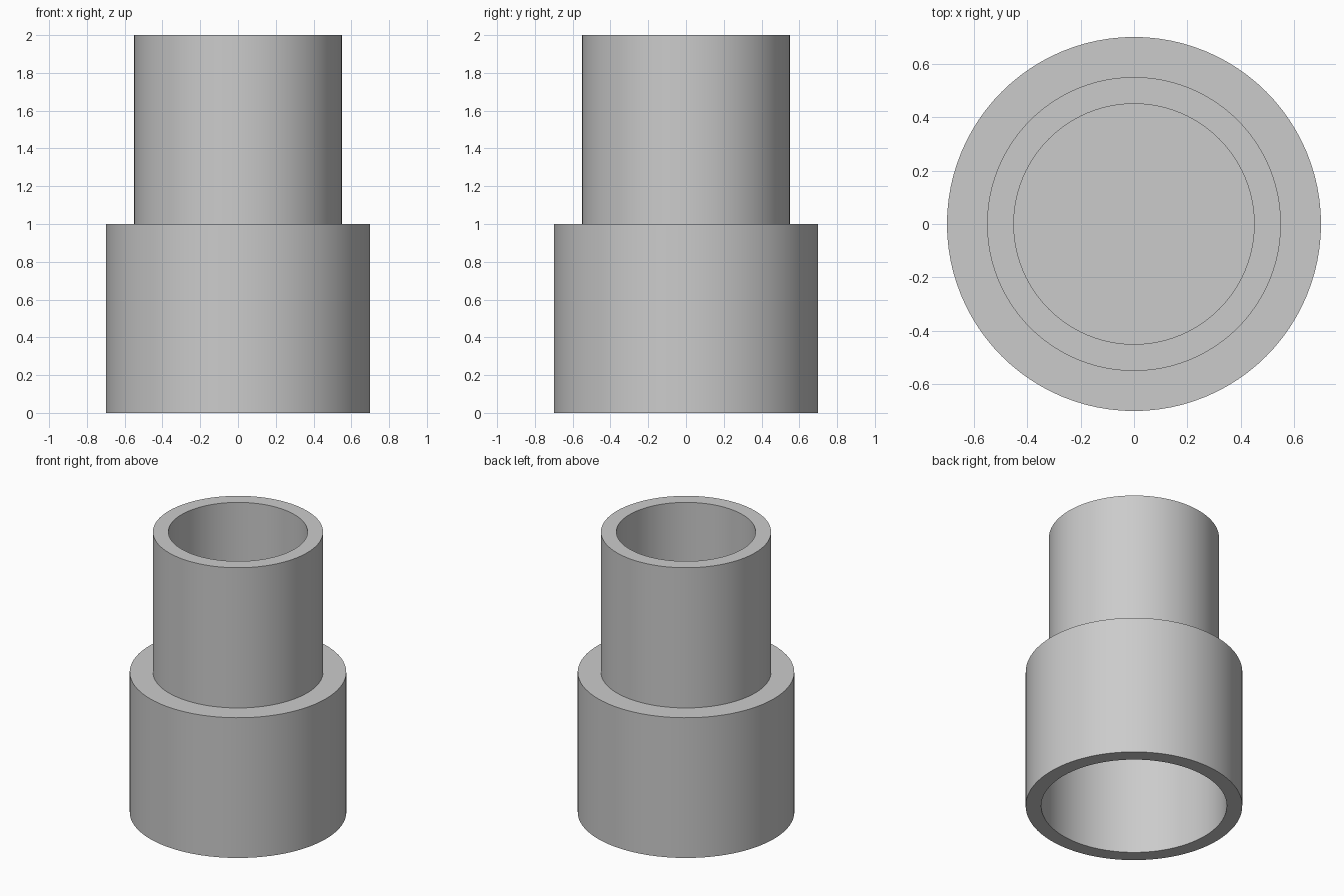
import bpy
import bmesh
import math

cube = bpy.data.objects.get("Cube")
if cube:
    bpy.data.objects.remove(cube, do_unlink=True)

SIDES = 96

# Plain grey material
grey = bpy.data.materials.new("light grey")
grey.use_nodes = True
colour = (0.6, 0.6, 0.6, 1.0)
grey.diffuse_color = colour
grey.node_tree.nodes["Principled BSDF"].inputs["Base Color"].default_value = colour


def lathe(name, profile):
    """Spin an (r, z) profile, listed from the top centre to the bottom centre."""
    bm = bmesh.new()
    verts = [bm.verts.new((r, 0, z)) for r, z in profile]
    edges = [bm.edges.new(pair) for pair in zip(verts, verts[1:])]
    bmesh.ops.spin(bm, geom=verts + edges, cent=(0, 0, 0), axis=(0, 0, 1),
                   angle=math.tau, steps=SIDES, use_merge=True)
    bmesh.ops.remove_doubles(bm, verts=bm.verts, dist=0.0001)
    bmesh.ops.recalc_face_normals(bm, faces=bm.faces)
    mesh = bpy.data.meshes.new(name)
    bm.to_mesh(mesh)
    bm.free()
    mesh.materials.append(grey)
    obj = bpy.data.objects.new(name, mesh)
    bpy.context.collection.objects.link(obj)
    bpy.ops.object.select_all(action='DESELECT')
    obj.select_set(True)
    bpy.context.view_layer.objects.active = obj
    bpy.ops.object.shade_smooth_by_angle(angle=math.radians(30))
    return obj


# Narrow upper tube, shoulder and wide lower socket, with a closed web between
lathe("stepped_sleeve", [
    (0, 1.0), (0.45, 1.0), (0.45, 2.0), (0.55, 2.0), (0.55, 1.0),
    (0.7, 1.0), (0.7, 0), (0.6, 0), (0.6, 0.9), (0, 0.9),
])
